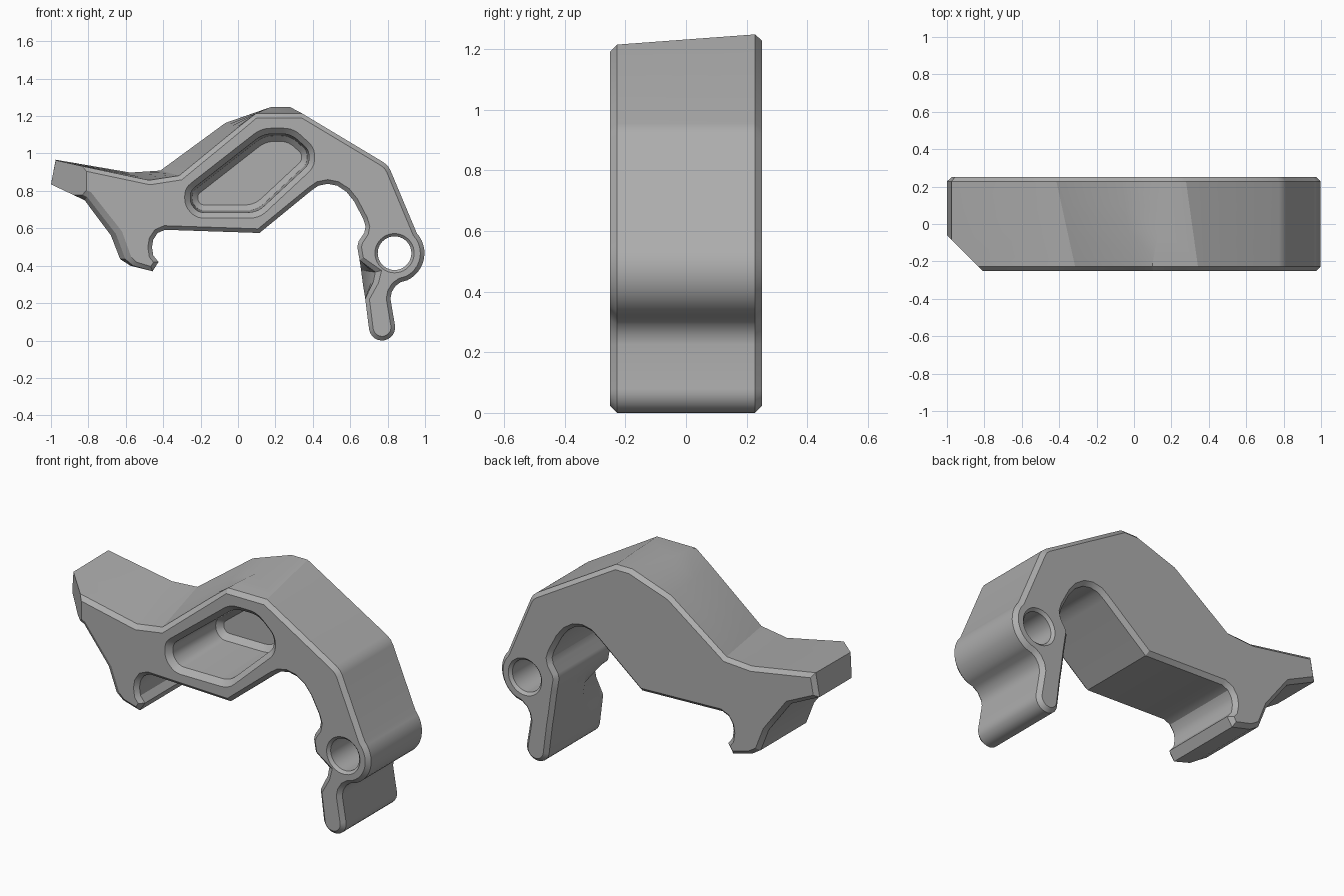
import bpy, bmesh
from math import cos, sin, radians
from mathutils import Vector

if "Cube" in bpy.data.objects:
    bpy.data.objects.remove(bpy.data.objects["Cube"])

HALF = 0.25      # half thickness of the bracket
CHAMFER = 0.022

metal = bpy.data.materials.new("plain grey metal")
metal.use_nodes = True
grey = (0.42, 0.42, 0.42, 1)
metal.diffuse_color = grey
metal.node_tree.nodes["Principled BSDF"].inputs["Base Color"].default_value = grey


def arc(cx, cz, radius, start, end, steps):
    angles = [radians(start + (end - start) * i / steps) for i in range(steps + 1)]
    return [(cx + radius * cos(a), cz + radius * sin(a)) for a in angles]


def inset(points, amount):
    """Move a counter-clockwise outline inward with mitred corners."""
    result = []
    for i, point in enumerate(points):
        p = Vector(point)
        before = (p - Vector(points[i - 1])).normalized()
        after = (Vector(points[(i + 1) % len(points)]) - p).normalized()
        n1, n2 = Vector((-before.y, before.x)), Vector((-after.y, after.x))
        result.append(p + (n1 + n2) * amount / max(1 + n1.dot(n2), 0.4))
    return result


def rounded(points, radius, steps=5):
    """Replace each corner with a small curve."""
    result = []
    for i, point in enumerate(points):
        p = Vector(point)
        back = Vector(points[i - 1]) - p
        ahead = Vector(points[(i + 1) % len(points)]) - p
        r = min(radius, back.length * 0.45, ahead.length * 0.45)
        a, b = p + back.normalized() * r, p + ahead.normalized() * r
        for s in range(steps + 1):
            t = s / steps
            result.append(a * (1 - t) ** 2 + p * 2 * t * (1 - t) + b * t ** 2)
    return result


def skin(bm, rings):
    """Join (y, outline) rings with quads and return the rings of vertices."""
    loops = [[bm.verts.new((p[0], y, p[1])) for p in pts] for y, pts in rings]
    for low, high in zip(loops, loops[1:]):
        for i in range(len(low)):
            j = (i + 1) % len(low)
            bm.faces.new((low[i], low[j], high[j], high[i]))
    return loops


def fill(bm, *loops):
    """Close a flat face whose later loops are openings."""
    edges = [bm.edges.get((loop[i - 1], loop[i])) for loop in loops for i in range(len(loop))]
    bmesh.ops.triangle_fill(bm, edges=edges, use_beauty=True, normal=(0, 1, 0))


# Each run: points of the rear outline, front shift per point, fade depth of the shift
still = (0, 0)
runs = [
    # underside of the arm and its stub, with a broad front chamfer
    ([(-1, .835), (-.82, .75), (-.68, .563), (-.63, .435), (-.575, .4)],
     [(0, .03), (.02, .025), (.04, .01), (.04, 0), (.02, 0)], .07),
    # hook and belly
    ([(-.457, .37), (-.425, .42), (-.453, .455), (-.46, .5), (-.453, .54), (-.43, .575),
      (-.39, .592), (.115, .575)], None, 1),
    # arch
    ([(.39, .8), (.43, .828), (.48, .838), (.53, .828), (.58, .795), (.62, .745),
      (.67, .65), (.682, .61), (.675, .575), (.645, .53), (.638, .5)], None, 1),
    # relief on the inside of the leg
    ([(.65, .43), (.658, .375), (.668, .3), (.68, .225)],
     [still, (.085, -.01), (.062, .015), still], .22),
    # rounded foot, web and pivot boss
    (arc(.77, .07, .07, 190, 368, 12), None, 1),
    ([(.815, .225), (.822, .26), (.842, .292), (.87, .312)], None, 1),
    (arc(.837, .467, .16, -65, 42, 12), None, 1),
    # slanted crest, valley and arm top
    ([(.815, .91), (.8, .935), (.775, .955), (.275, 1.25), (.18, 1.25), (-.07, 1.165),
      (-.42, .91), (-.58, .9), (-.975, .967)],
     [still, still, still, (.07, -.037), (-.087, -.037), (.07, -.03),
      (.11, -.03), (.11, -.045), (0, -.005)], .5),
]


def outline(y):
    points = []
    for base, shifts, fade in runs:
        k = max(0, 1 - (y + HALF) / fade)
        for (x, z), (dx, dz) in zip(base, shifts or [still] * len(base)):
            points.append((x + dx * k, z + dz * k))
    return points


bm = bmesh.new()

# Outer wall with chamfered rims
inner = HALF - CHAMFER
rings = [(-HALF, inset(outline(-HALF), CHAMFER))]
rings += [(y, outline(y)) for y in (-inner, -.18, -.03, .1, inner)]
rings.append((HALF, inset(outline(HALF), CHAMFER)))
wall = skin(bm, rings)

# Pivot hole, flared at both faces
hole = skin(bm, [(y, arc(.837, .467, r, 0, 351, 39)) for y, r in
                 ((-HALF, .105), (-.235, .09), (.235, .09), (HALF, .105))])

# Deep blind pocket, flared at the rim and the floor
corners = [(-.285, .72), (-.225, .655), (.115, .655), (.41, .93), (.41, 1.03),
           (.295, 1.135), (.125, 1.135), (-.285, .815)]
pocket = skin(bm, [(y, rounded(inset(corners, d), .05)) for y, d in
                   ((-HALF, 0), (-.22, .03), (.15, .04), (.18, .07))])

# Front face, back face and pocket floor
fill(bm, wall[0], hole[0], pocket[0])
fill(bm, wall[-1], hole[-1])
fill(bm, pocket[-1])

# Angled cut at the arm tip
bmesh.ops.bisect_plane(bm, geom=bm.verts[:] + bm.edges[:] + bm.faces[:],
                       plane_co=(-1, -.06, 0), plane_no=Vector((-1, -1, 0)).normalized(),
                       clear_outer=True)
bmesh.ops.holes_fill(bm, edges=[e for e in bm.edges if e.is_boundary], sides=0)
bmesh.ops.recalc_face_normals(bm, faces=bm.faces[:])

mesh = bpy.data.meshes.new("bracket_body")
bm.to_mesh(mesh)
bm.free()
mesh.materials.append(metal)
body = bpy.data.objects.new("bracket_body", mesh)
bpy.context.collection.objects.link(body)

bpy.ops.object.select_all(action="DESELECT")
bpy.context.view_layer.objects.active = body
body.select_set(True)
bpy.ops.object.shade_smooth_by_angle(angle=radians(25))
